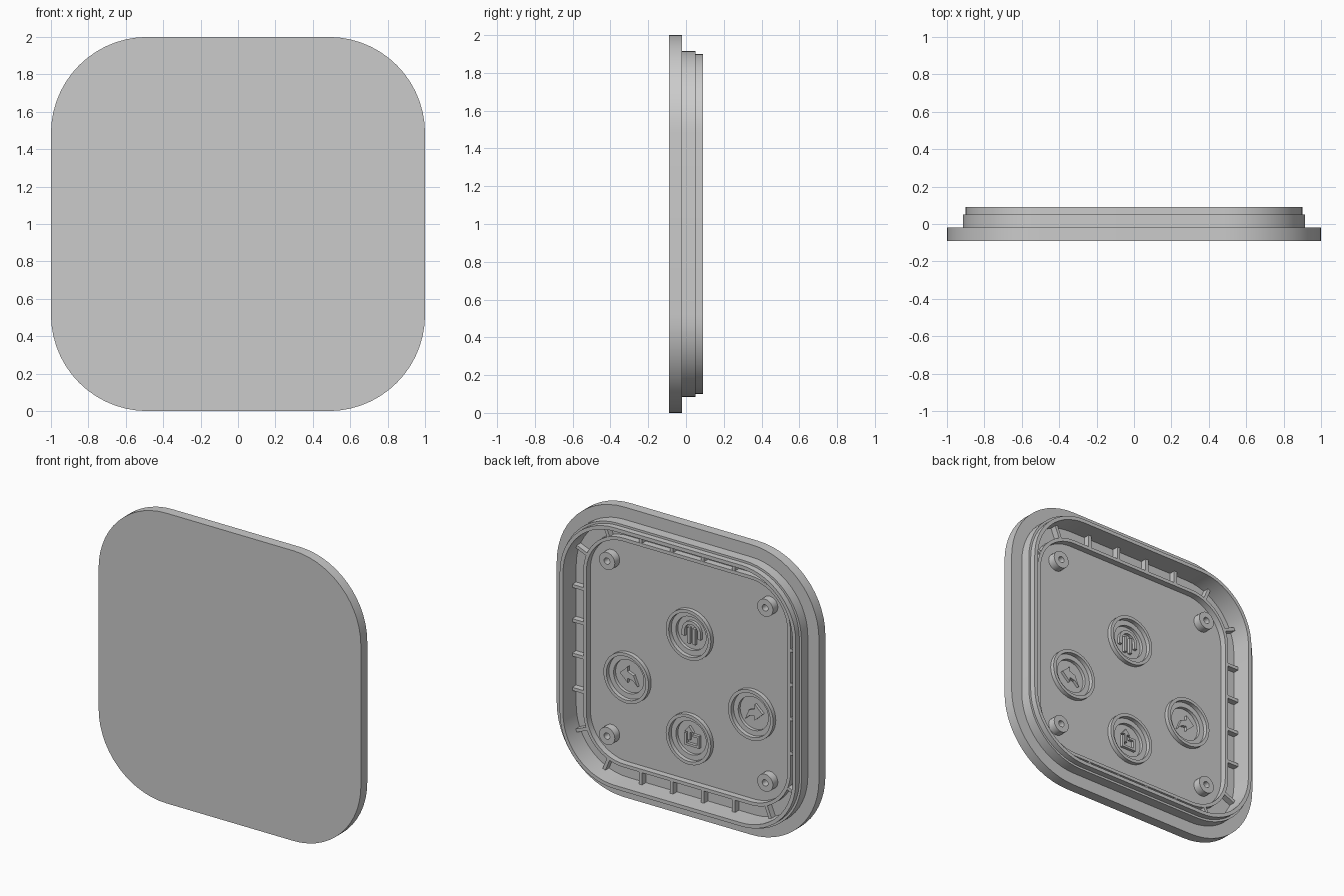
import bpy, bmesh, math

if "Cube" in bpy.data.objects:
    bpy.data.objects.remove(bpy.data.objects["Cube"])

FLOOR, PIN = -0.054, 0.485      # inner floor depth, shared corner-arc centre
grey = bpy.data.materials.new("plain grey")
grey.diffuse_color = (0.6, 0.6, 0.6, 1)
grey.use_nodes = True
grey.node_tree.nodes["Principled BSDF"].inputs["Base Color"].default_value = grey.diffuse_color


def finish(name, bm, smooth=True):
    bmesh.ops.recalc_face_normals(bm, faces=bm.faces)
    me = bpy.data.meshes.new(name)
    bm.to_mesh(me)
    bm.free()
    me.materials.append(grey)
    ob = bpy.data.objects.new(name, me)
    bpy.context.collection.objects.link(ob)
    if smooth:
        bpy.ops.object.select_all(action='DESELECT')
        ob.select_set(True)
        bpy.context.view_layer.objects.active = ob
        bpy.ops.object.shade_smooth_by_angle(angle=math.radians(30))
    return ob


def rounded_square(half, n=14):
    r = half - PIN
    pts = []
    for q in range(4):
        cx, cz = [(1, 1), (-1, 1), (-1, -1), (1, -1)][q]
        for i in range(n + 1):
            a = math.pi / 2 * (q + i / n)
            pts.append((cx * PIN + r * math.cos(a), cz * PIN + r * math.sin(a)))
    return pts


def circle(r, n=40):
    return [(r * math.cos(math.tau * i / n), r * math.sin(math.tau * i / n)) for i in range(n)]


def loft(bm, shape, profile, at=(0, 0), closed=False):
    """Stack outlines of given size along y; cap the ends or close the ring."""
    rings = [[bm.verts.new((x + at[0], y, z + 1 + at[1])) for x, z in shape(s)] for s, y in profile]
    pairs = list(zip(rings, rings[1:])) + ([(rings[-1], rings[0])] if closed else [])
    for a, b in pairs:
        for i in range(len(a)):
            j = (i + 1) % len(a)
            bm.faces.new((a[i], a[j], b[j], b[i]))
    if not closed:
        bm.faces.new(rings[0])
        bm.faces.new(rings[-1])


def prism(bm, pts, y0, y1, at=(0, 0)):
    loft(bm, lambda s: pts, [(0, y0), (0, y1)], at)


def box(bm, x0, x1, z0, z1, y0, y1, at=(0, 0)):
    prism(bm, [(x0, z0), (x1, z0), (x1, z1), (x0, z1)], y0, y1, at)


# Cover shell: flange, stepped rim, channel, inner frame and floor
bm = bmesh.new()
loft(bm, rounded_square, [
    (1, -0.09), (1, -0.02), (0.915, -0.02), (0.915, 0.05), (0.90, 0.05), (0.90, 0.09),
    (0.875, 0.09), (0.875, FLOOR), (0.79, FLOOR), (0.79, -0.01), (0.767, -0.01), (0.767, FLOOR)])
shell = finish("cover_shell", bm, smooth=False)

# Button pockets sunk into the floor
BUTTONS = {"top": (0, 0.245), "left": (0.475, -0.18), "right": (-0.475, -0.18), "bottom": (0, -0.475)}
bm = bmesh.new()
for c in BUTTONS.values():
    loft(bm, circle, [(0.115, -0.076), (0.115, 0.02)], c)
cutter = finish("pocket_cutter", bm, smooth=False)
cutter.hide_render = True
mod = shell.modifiers.new("pockets", 'BOOLEAN')
mod.object = cutter
mod.solver = 'EXACT'
bpy.ops.object.select_all(action='DESELECT')
shell.select_set(True)
bpy.context.view_layer.objects.active = shell
bpy.ops.object.modifier_apply(modifier=mod.name)
bpy.data.objects.remove(cutter)
bpy.ops.object.shade_smooth_by_angle(angle=math.radians(30))

# Raised ring round each button
for name, c in BUTTONS.items():
    bm = bmesh.new()
    loft(bm, circle, [(0.172, FLOOR - 0.004), (0.172, -0.025), (0.15, -0.025), (0.15, FLOOR - 0.004)], c, True)
    finish(name + "_button_ring", bm)

# Screw bosses with a blind hole
for sx in (-1, 1):
    for sz in (-1, 1):
        bm = bmesh.new()
        loft(bm, lambda r: circle(r, 24), [(0.06, FLOOR - 0.004), (0.06, 0.0), (0.022, 0.0), (0.022, FLOOR + 0.005)],
             (sx * 0.603, sz * 0.603))
        finish("screw_boss", bm)

# Ribs bridging the channel: four per side and two radial ones per corner
bm = bmesh.new()


def rib(ox, oz, ang, r0, r1, w=0.011):
    c, s = math.cos(ang), math.sin(ang)
    pts = [(ox + r * c - t * s, oz + r * s + t * c) for r, t in ((r0, -w), (r1, -w), (r1, w), (r0, w))]
    prism(bm, pts, FLOOR - 0.004, -0.012)


for q in range(4):
    a = q * math.pi / 2
    c, s = math.cos(a), math.sin(a)
    for t in (-0.355, -0.118, 0.118, 0.355):
        rib(-t * s, t * c, a, 0.78, 0.885)
    for k in (1, 3):
        rib(PIN * (c - s), PIN * (s + c), a + k * math.pi / 8, 0.78 - PIN, 0.885 - PIN)
finish("channel_ribs", bm, smooth=False)

# Raised icons in the pockets
Y0, Y1 = -0.078, -0.056
bm = bmesh.new()
at = BUTTONS["top"]
arch = [(r * math.cos(math.pi * i / 12), 0.01 + r * math.sin(math.pi * i / 12))
        for r, steps in ((0.072, range(13)), (0.05, range(12, -1, -1))) for i in steps]
prism(bm, arch, Y0, Y1, at)
for x in (-0.02, 0.02):
    box(bm, x - 0.01, x + 0.01, -0.075, 0.035, Y0, Y1, at)
for x in (-0.061, 0.061):
    box(bm, x - 0.011, x + 0.011, -0.03, 0.01, Y0, Y1, at)
finish("top_icon", bm)

ARROW = [(0.07, 0.01), (0.01, 0.065), (0.01, 0.032), (-0.035, 0.015), (-0.065, -0.055),
         (-0.03, -0.022), (0.01, -0.015), (0.01, -0.045)]
for name, m in (("left", 1), ("right", -1)):
    bm = bmesh.new()
    prism(bm, [(m * x, z) for x, z in ARROW], Y0, Y1, BUTTONS[name])
    finish(name + "_icon", bm, smooth=False)

bm = bmesh.new()
at = BUTTONS["bottom"]
for x0, x1, z0, z1 in ((-0.06, -0.044, -0.06, 0.025), (0.034, 0.05, -0.06, 0.025),
                       (-0.044, 0.034, -0.06, -0.044), (-0.044, -0.01, 0.009, 0.025)):
    box(bm, x0, x1, z0, z1, Y0, Y1, at)
prism(bm, [(0.01, -0.02), (0.026, -0.02), (0.026, 0.035), (0.05, 0.035), (0.018, 0.075),
           (-0.014, 0.035), (0.01, 0.035)], Y0, Y1, at)
finish("bottom_icon", bm, smooth=False)
